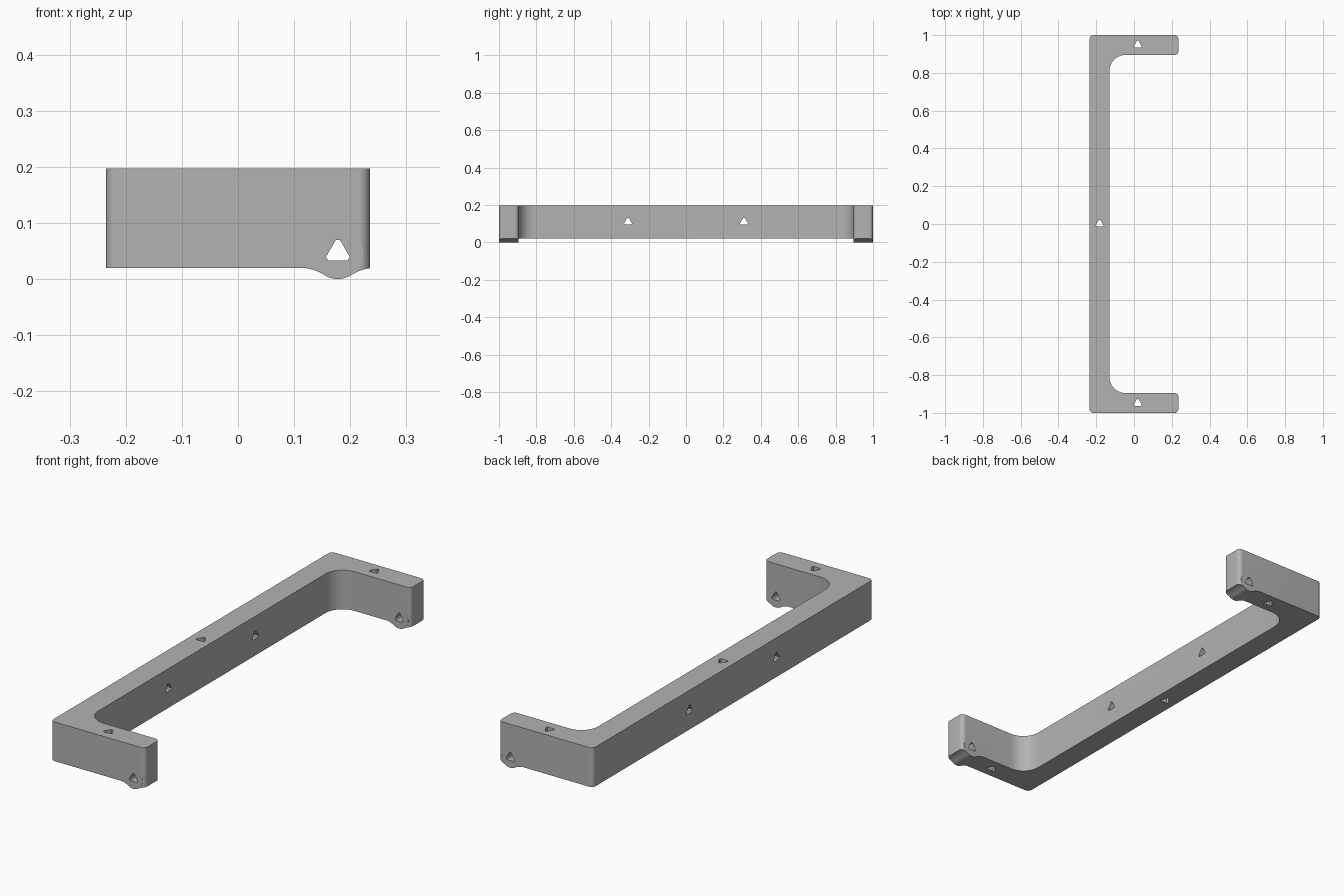
import bpy, bmesh
from math import sin, cos, radians, atan2, pi
from mathutils import Vector

if "Cube" in bpy.data.objects:
    bpy.data.objects.remove(bpy.data.objects["Cube"])

grey = bpy.data.materials.new("plain grey")
grey.use_nodes = True
grey.diffuse_color = (0.45, 0.45, 0.45, 1)
grey.node_tree.nodes["Principled BSDF"].inputs["Base Color"].default_value = grey.diffuse_color


def prism(name, outline, axis, lo, hi):
    """Extrude a 2D outline along x (yz outline), y (xz) or z (xy)."""
    place = {"x": lambda u, v, w: (w, u, v),
             "y": lambda u, v, w: (u, w, v),
             "z": lambda u, v, w: (u, v, w)}[axis]
    bm = bmesh.new()
    low = [bm.verts.new(place(u, v, lo)) for u, v in outline]
    high = [bm.verts.new(place(u, v, hi)) for u, v in outline]
    bm.faces.new(low)
    bm.faces.new(high)
    n = len(outline)
    for i in range(n):
        j = (i + 1) % n
        bm.faces.new((low[i], low[j], high[j], high[i]))
    bmesh.ops.recalc_face_normals(bm, faces=bm.faces)
    mesh = bpy.data.meshes.new(name)
    bm.to_mesh(mesh)
    bm.free()
    mesh.materials.append(grey)
    obj = bpy.data.objects.new(name, mesh)
    bpy.context.collection.objects.link(obj)
    return obj


def arc(cx, cy, r, start, end, steps):
    return [(cx + r * cos(start + (end - start) * i / steps),
             cy + r * sin(start + (end - start) * i / steps)) for i in range(steps + 1)]


def rounded(corners, steps=10):
    """Round each right-angled corner (x, y, radius) of an outline."""
    pts = []
    for i, (x, y, r) in enumerate(corners):
        p = Vector((x, y))
        a = (Vector(corners[i - 1][:2]) - p).normalized()
        b = (Vector(corners[(i + 1) % len(corners)][:2]) - p).normalized()
        c = p + (a + b) * r
        for k in range(steps + 1):
            t = k / steps * pi / 2
            pts.append(tuple(c - b * r * cos(t) - a * r * sin(t)))
    return pts


def boolean(target, tool, operation):
    mod = target.modifiers.new(operation.lower(), "BOOLEAN")
    mod.operation, mod.solver, mod.object = operation, "EXACT", tool
    graph = bpy.context.evaluated_depsgraph_get()
    mesh = bpy.data.meshes.new_from_object(target.evaluated_get(graph))
    target.modifiers.clear()
    target.data = mesh
    bpy.data.objects.remove(tool)


# C-shaped bracket body
W, L, T, TOP, BASE = 0.235, 1.0, 0.105, 0.197, 0.02
small, large = 0.02, 0.085
bracket = prism("bracket", rounded([
    (-W, -L, small), (W, -L, small), (W, T - L, small), (T - W, T - L, large),
    (T - W, L - T, large), (W, L - T, small), (W, L, small), (-W, L, small)]), "z", 0, TOP)

# Trim the underside, leaving filleted skirts beside the lugs
lug_x, lug_r, fillet_r, reach = 0.178, 0.045, 0.0806, 0.068
tangent = atan2(lug_r - BASE + fillet_r, reach)
left = arc(lug_x - reach, BASE - fillet_r, fillet_r, pi / 2, tangent, 12)
right = [(2 * lug_x - x, z) for x, z in reversed(left)]
trim = [(-0.4, -0.1), (-0.4, BASE)] + left + right + [(0.4, BASE), (0.4, -0.1)]
boolean(bracket, prism("underside_trim", trim, "y", -1.2, 1.2), "DIFFERENCE")

# Round lugs at the arm tips
for lo, hi in ((-L, T - L), (L - T, L)):
    lug = prism("lug", arc(lug_x, lug_r, lug_r, 0, 2 * pi, 64)[:-1], "y", lo, hi)
    boolean(bracket, lug, "UNION")


# Blunt triangular through holes
def hole(u, v, axis):
    pts = [(u + 0.0225 * cos(radians(a + d)), v + 0.0225 * sin(radians(a + d)))
           for a in (90, 210, 330) for d in (-10, 10)]
    boolean(bracket, prism("hole_cutter", pts, axis, -1.3, 1.3), "DIFFERENCE")


hole(lug_x, 0.047, "y")
for y in (-0.31, 0.31):
    hole(y, 0.109, "x")
for x, y in ((-0.182, 0), (0.02, -0.948), (0.02, 0.948)):
    hole(x, y, "z")

# Smooth rounded corners, crisp edges
bpy.ops.object.select_all(action="DESELECT")
bracket.select_set(True)
bpy.context.view_layer.objects.active = bracket
bpy.ops.object.shade_smooth_by_angle(angle=radians(30))
